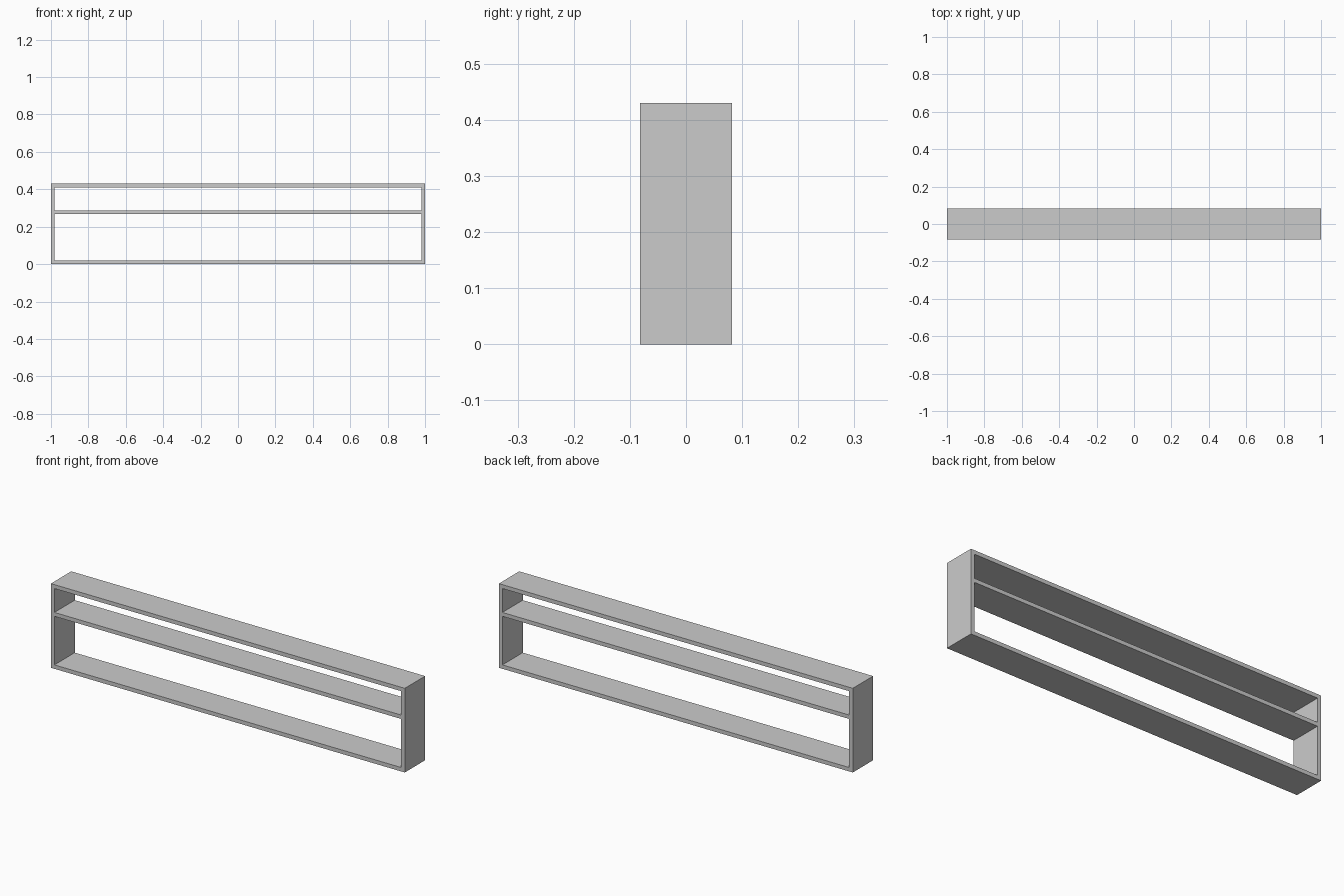
import bpy, bmesh

if "Cube" in bpy.data.objects:
    bpy.data.objects.remove(bpy.data.objects["Cube"])

W, D, H = 2.0, 0.164, 0.43   # overall size
T = 0.02                     # board thickness


def make_object(name, bm):
    bmesh.ops.recalc_face_normals(bm, faces=bm.faces)
    mesh = bpy.data.meshes.new(name)
    bm.to_mesh(mesh)
    bm.free()
    obj = bpy.data.objects.new(name, mesh)
    bpy.context.collection.objects.link(obj)
    return obj


def rectangle(bm, x, z0, z1):
    return [bm.verts.new((px, -D / 2, pz))
            for px, pz in ((-x, z0), (x, z0), (x, z1), (-x, z1))]


def extrude_back(bm, faces):
    result = bmesh.ops.extrude_face_region(bm, geom=faces, use_keep_orig=True)
    verts = [v for v in result["geom"] if isinstance(v, bmesh.types.BMVert)]
    bmesh.ops.translate(bm, verts=verts, vec=(0, D, 0))


# Outer frame: one seamless ring of top, bottom and sides
bm = bmesh.new()
outer = rectangle(bm, W / 2, 0, H)
inner = rectangle(bm, W / 2 - T, T, H - T)
ring = [bm.faces.new((outer[i], outer[(i + 1) % 4], inner[(i + 1) % 4], inner[i]))
        for i in range(4)]
extrude_back(bm, ring)
make_object("shelf_frame", bm)

# Inner shelf board, fitted between the sides
bm = bmesh.new()
board = bm.faces.new(rectangle(bm, W / 2 - T, 0.268, 0.288))
extrude_back(bm, [board])
make_object("middle_shelf", bm)
